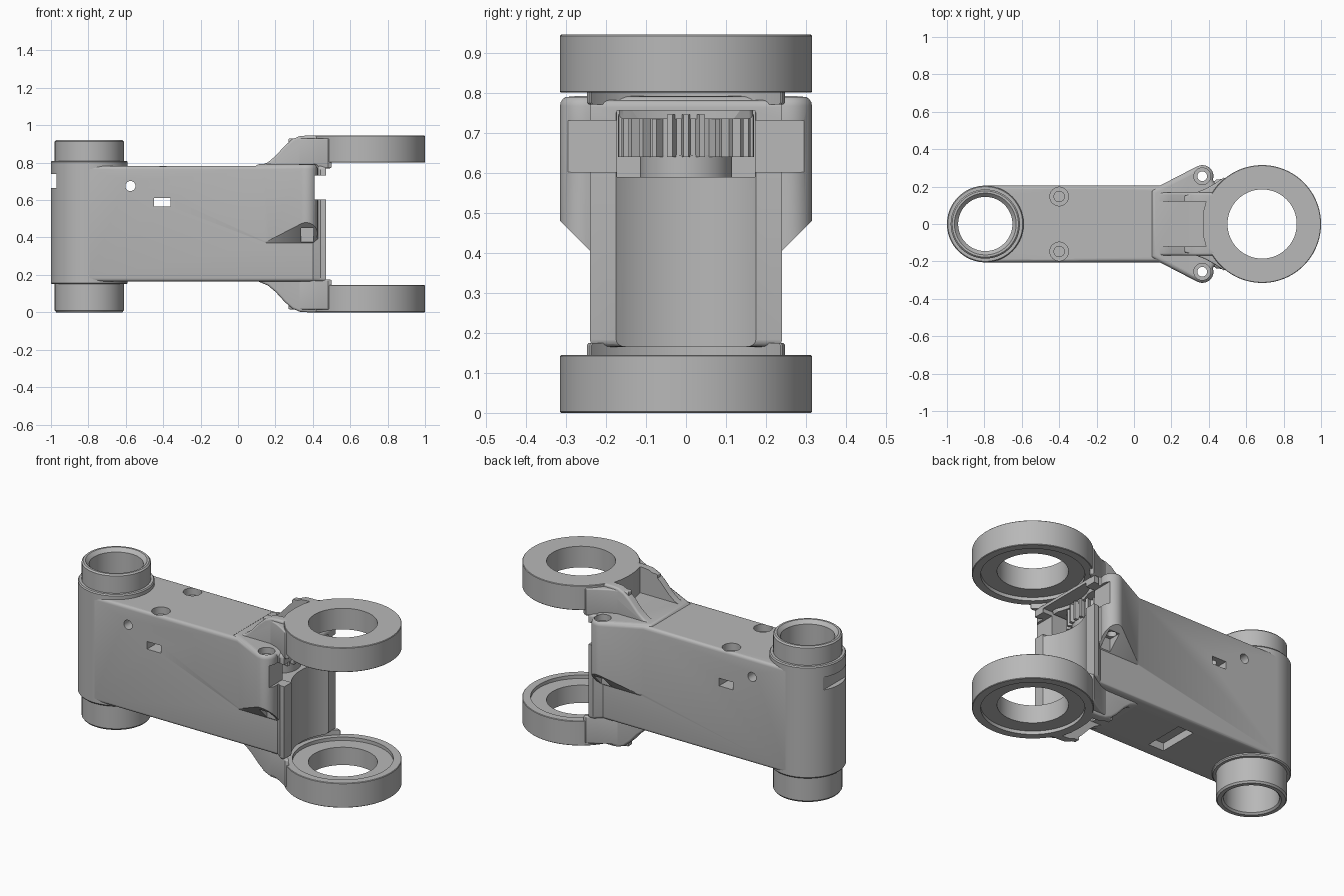
import bpy, bmesh, math
from math import sin, cos, radians, tau

cube = bpy.data.objects.get("Cube")
if cube:
    bpy.data.objects.remove(cube, do_unlink=True)

grey = bpy.data.materials.new("machined_grey")
grey.use_nodes = True
grey.diffuse_color = (0.48, 0.48, 0.48, 1)
grey.node_tree.nodes["Principled BSDF"].inputs["Base Color"].default_value = (0.48, 0.48, 0.48, 1)

H = 0.945            # total height
RING_X = 0.685       # fork ring axis
TUBE_X = -0.795      # pivot tube axis


def finish_mesh(name, bm):
    bmesh.ops.recalc_face_normals(bm, faces=bm.faces)
    mesh = bpy.data.meshes.new(name)
    bm.to_mesh(mesh)
    bm.free()
    mesh.materials.append(grey)
    ob = bpy.data.objects.new(name, mesh)
    bpy.context.collection.objects.link(ob)
    return ob


def prism(name, pts, axis, lo, hi, bevel=0):
    """Extrude a 2D outline along an axis, optionally rounding the cap edges."""
    place = {"x": lambda a, b, h: (h, a, b),
             "y": lambda a, b, h: (a, h, b),
             "z": lambda a, b, h: (a, b, h)}[axis]
    bm = bmesh.new()
    low = [bm.verts.new(place(a, b, lo)) for a, b in pts]
    top = [bm.verts.new(place(a, b, hi)) for a, b in pts]
    caps = [bm.faces.new(low), bm.faces.new(top)]
    rim = [e for f in caps for e in f.edges]
    n = len(pts)
    for i in range(n):
        j = (i + 1) % n
        bm.faces.new((low[i], low[j], top[j], top[i]))
    bmesh.ops.recalc_face_normals(bm, faces=bm.faces)
    if bevel:
        bmesh.ops.bevel(bm, geom=rim, offset=bevel, segments=4, profile=0.5, affect="EDGES")
    return finish_mesh(name, bm)


def circle(x, y, r, n=48):
    return [(x + r * cos(tau * i / n), y + r * sin(tau * i / n)) for i in range(n)]


def disc(x, y, r, lo, hi, axis="z", n=48):
    return prism("cutter", circle(x, y, r, n), axis, lo, hi)


def box(x0, x1, y0, y1, z0, z1):
    return prism("cutter", [(x0, y0), (x1, y0), (x1, y1), (x0, y1)], "z", z0, z1)


def both_sides(pts):
    return pts + [(x, -y) for x, y in reversed(pts)]


def lathe(name, cx, profile, n=96):
    bm = bmesh.new()
    loops = [[bm.verts.new((cx + r * cos(tau * i / n), r * sin(tau * i / n), z))
              for i in range(n)] for r, z in profile]
    for k, a in enumerate(loops):
        b = loops[(k + 1) % len(loops)]
        for i in range(n):
            j = (i + 1) % n
            bm.faces.new((a[i], a[j], b[j], b[i]))
    return finish_mesh(name, bm)


def boolean(ob, tools, mode="DIFFERENCE", keep=False):
    bpy.context.view_layer.objects.active = ob
    for tool in tools:
        mod = ob.modifiers.new("cut", "BOOLEAN")
        mod.operation, mod.solver, mod.object = mode, "EXACT", tool
        bpy.ops.object.modifier_apply(modifier=mod.name)
        if not keep:
            bpy.data.objects.remove(tool, do_unlink=True)


# Pivot tube with its wider collar
tube = lathe("pivot_tube", TUBE_X, [
    (0.145, 0.01), (0.155, 0), (0.177, 0), (0.185, 0.01), (0.185, 0.15), (0.2, 0.15),
    (0.205, 0.157), (0.205, 0.803), (0.2, 0.81), (0.185, 0.81), (0.185, 0.912),
    (0.177, 0.92), (0.165, 0.92), (0.145, 0.9)])
boolean(tube, [box(-1.1, -0.97, -0.2, 0.2, 0.665, 0.74),
               disc(-0.575, 0.675, 0.027, -0.4, 0.4, "y")])

# Long beam body
body = prism("beam_body", both_sides([(TUBE_X, 0.205), (0.4, 0.205), (0.44, 0.238), (0.47, 0.24)]),
             "z", 0.165, 0.782, 0.018)

# Flared ears with sloping undersides
ear_arc = [(0.365 + 0.06 * cos(radians(a)), 0.255 + 0.06 * sin(radians(a)))
           for a in range(116, -20, -15)]
ears = prism("ears", both_sides([(0.09, 0.18)] + ear_arc + [(0.44, 0.21)]),
             "z", 0.36, 0.792, 0.025)
for s in (1, -1):
    wedge = prism("cutter", [(s * 0.15, 0.315), (s * 0.36, 0.525), (s * 0.36, 0.25), (s * 0.15, 0.25)],
                  "x", 0, 0.6)
    boolean(ears, [wedge])
boolean(body, [ears], "UNION")

# Holes, slots and clearances in the beam
cuts = [
    disc(TUBE_X, 0, 0.17, -0.1, 1.1),
    disc(RING_X, 0, 0.277, 0.1, 0.75, n=96),
    box(0.41, 0.6, -0.3, 0.3, 0.602, 0.731),
    box(0.2, 0.6, -0.172, 0.172, 0.59, 0.755),
    disc(-0.575, 0.675, 0.027, -0.4, 0.4, "y"),
    box(-0.45, -0.36, -0.4, 0.4, 0.565, 0.61),
    box(-0.3, -0.2, -0.12, 0.12, 0.1, 0.21),
    box(0.18, 0.36, -0.118, 0.118, 0.1, 0.25),
]
for s in (1, -1):
    cuts += [disc(-0.4, s * 0.147, 0.05, 0.74, 0.9), disc(-0.4, s * 0.147, 0.028, 0.58, 0.9),
             disc(0.365, s * 0.255, 0.045, 0.755, 0.9), disc(0.365, s * 0.255, 0.026, 0.4, 0.9),
             box(0.338, 0.405, min(s * 0.21, s * 0.33), max(s * 0.21, s * 0.33), 0.36, 0.45)]
boolean(body, cuts)

# Fork arms: neck with two ribs, side fairing and end ring
parts = [tube, body]
neck_side = [(0.08, 0.77), (0.12, 0.785), (0.16, 0.802), (0.2, 0.835), (0.25, 0.89), (0.29, 0.925),
             (0.33, 0.942), (0.37, H), (0.48, H), (0.48, 0.8), (0.45, 0.79), (0.42, 0.765),
             (0.41, 0.735), (0.08, 0.735)]
fairing_plan = [(0.27, 0.15), (0.33, 0.168), (0.38, 0.187), (0.43, 0.215), (0.48, 0.248), (0.5, 0.24)]
ring_profile = [(0.315, 0.803), (0.312, 0.8), (0.27, 0.8), (0.27, 0.82), (0.185, 0.82),
                (0.185, H), (0.312, H), (0.315, 0.942)]
for label, flip in (("upper", False), ("lower", True)):
    def level(z, f=flip):
        return H - z if f else z

    neck = prism(label + "_neck", [(x, level(z)) for x, z in neck_side], "y", -0.168, 0.168, 0.012)
    fairing = prism(label + "_fairing", both_sides(fairing_plan), "z", level(0.77), level(0.93), 0.008)
    pocket_plan = both_sides([(0.0, 0.12), (0.385, 0.12), (0.372, 0.07), (0.368, 0.02)])
    for ob in (neck, fairing):
        boolean(ob, [prism("cutter", pocket_plan, "z", level(0.784), level(1.1)),
                     disc(RING_X, 0, 0.3, -0.1, 1.1, n=96)])
    if flip:
        boolean(neck, [box(0.18, 0.36, -0.118, 0.118, 0.1, 0.25)])
    profile = [(r, level(z)) for r, z in ring_profile]
    if flip:
        profile[5:7] = [(0.185, 0.02), (0.27, 0.02), (0.27, 0), (0.312, 0)]
    ring = lathe(label + "_ring", RING_X, profile)
    parts += [neck, fairing, ring]

# Drive gear and its hub, set in the end of the beam
teeth = 26
gear_pts = []
for i in range(teeth):
    for step, r in ((-0.32, 0.146), (-0.16, 0.17), (0.16, 0.17), (0.32, 0.146)):
        a = tau * (i + step) / teeth
        gear_pts.append((0.235 + r * cos(a), r * sin(a)))
parts.append(prism("drive_gear", gear_pts, "z", 0.64, 0.745))
parts.append(prism("gear_hub", circle(0.27, 0, 0.115), "z", 0.587, 0.645))

# Smooth curved walls, keep machined edges sharp
bpy.ops.object.select_all(action="DESELECT")
for ob in parts:
    ob.select_set(True)
bpy.context.view_layer.objects.active = body
bpy.ops.object.shade_smooth_by_angle(angle=radians(30))
